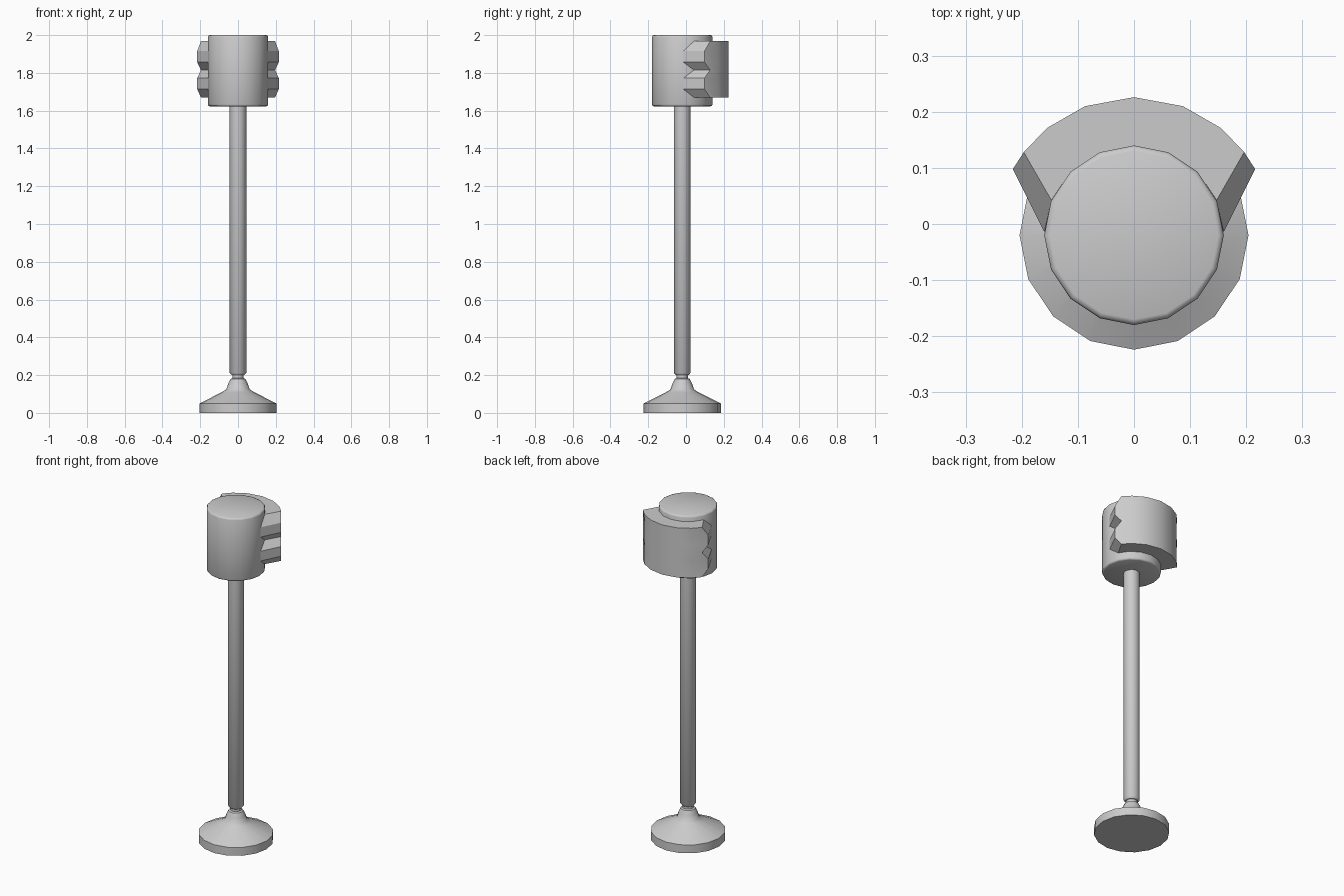
import bpy
import bmesh
from math import sin, cos, radians, tau

cube = bpy.data.objects.get("Cube")
if cube:
    bpy.data.objects.remove(cube, do_unlink=True)

AXIS_Y = -0.02
SIDES = 16

grey = bpy.data.materials.new("plain grey")
grey.use_nodes = True
colour = (0.6, 0.6, 0.6, 1)
grey.diffuse_color = colour
grey.node_tree.nodes["Principled BSDF"].inputs["Base Color"].default_value = colour


def finish(name, bm, angle=32):
    bmesh.ops.recalc_face_normals(bm, faces=bm.faces[:])
    mesh = bpy.data.meshes.new(name)
    bm.to_mesh(mesh)
    bm.free()
    mesh.materials.append(grey)
    obj = bpy.data.objects.new(name, mesh)
    obj.location.y = AXIS_Y
    bpy.context.collection.objects.link(obj)
    bpy.ops.object.select_all(action="DESELECT")
    obj.select_set(True)
    bpy.context.view_layer.objects.active = obj
    bpy.ops.object.shade_smooth_by_angle(angle=radians(angle))
    return obj


def polar(bm, radius, angle, z):
    # angle is measured from the back, towards the left
    return bm.verts.new((radius * sin(angle), radius * cos(angle), z))


def lathe(name, profile, angle=32):
    bm = bmesh.new()
    rings = [[polar(bm, r, tau * i / SIDES, z) for i in range(SIDES)] for r, z in profile]
    for low, high in zip(rings, rings[1:]):
        for i in range(SIDES):
            j = (i + 1) % SIDES
            bm.faces.new((low[i], low[j], high[j], high[i]))
    bm.faces.new(rings[0])
    bm.faces.new(rings[-1])
    return finish(name, bm, angle)


# Round foot with a flared cone and collar
lathe("foot", [(0.204, 0), (0.204, 0.05), (0.085, 0.11), (0.062, 0.125),
               (0.052, 0.155), (0.04, 0.18), (0.03, 0.184), (0.03, 0.205)], 40)

# Slim pole with chamfered lower end
lathe("pole", [(0.034, 0.2), (0.044, 0.212), (0.044, 1.63)], 40)

# Cylindrical head with softened rims
lathe("head", [(0.15, 1.623), (0.157, 1.626), (0.16, 1.633),
               (0.16, 1.99), (0.157, 1.997), (0.15, 2.0)], 46)

# Curved shell behind the head; its two ends have a double-lobed edge
rows = [(1.67, 0), (1.714, 1), (1.772, 1), (1.815, 0), (1.857, 1), (1.915, 1), (1.968, 0)]
bm = bmesh.new()
outer, inner = [], []
for z, lobe in rows:
    out_half = [20.8, 39, 53 + 8.4 * lobe]
    in_half = [22.5, 45, 67 + 21 * lobe]
    for grid, half, radius in ((outer, out_half, 0.246), (inner, in_half, 0.16)):
        angles = [-a for a in reversed(half)] + [0] + half
        grid.append([polar(bm, radius, radians(a), z) for a in angles])
columns = len(outer[0])
for r in range(len(rows) - 1):
    for grid in (outer, inner):
        for c in range(columns - 1):
            bm.faces.new((grid[r][c], grid[r][c + 1], grid[r + 1][c + 1], grid[r + 1][c]))
    for c in (0, -1):
        bm.faces.new((outer[r][c], inner[r][c], inner[r + 1][c], outer[r + 1][c]))
for r in (0, -1):
    for c in range(columns - 1):
        bm.faces.new((outer[r][c], outer[r][c + 1], inner[r][c + 1], inner[r][c]))
finish("back_shell", bm, 30)
